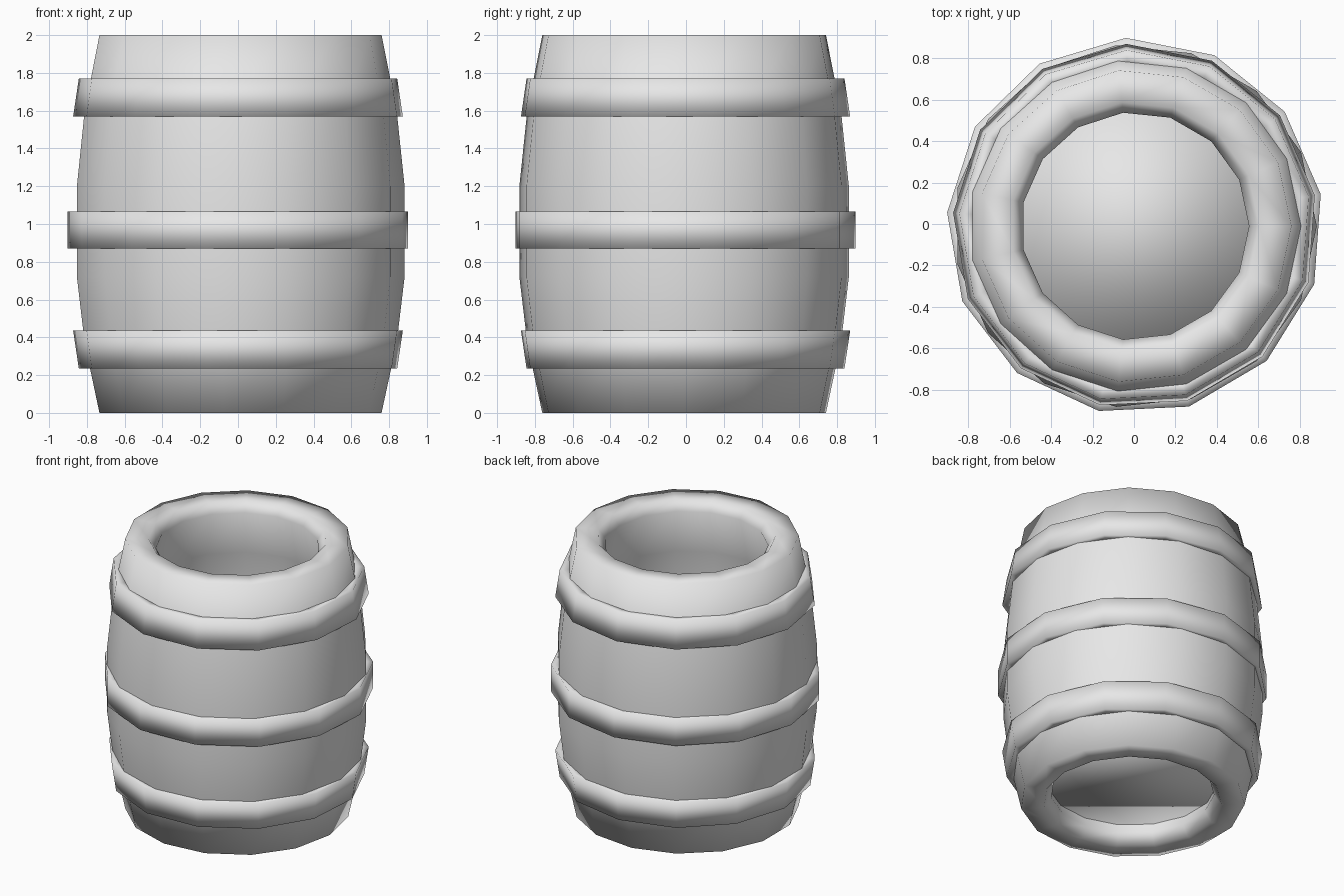
import bpy, bmesh, math

cube = bpy.data.objects.get("Cube")
if cube:
    bpy.data.objects.remove(cube, do_unlink=True)

grey = bpy.data.materials.new("plain grey")
grey.use_nodes = True
grey.diffuse_color = (0.8, 0.8, 0.8, 1)
grey.node_tree.nodes["Principled BSDF"].inputs["Base Color"].default_value = (0.8, 0.8, 0.8, 1)


def lathe(name, profile, sides, phase=0.0, centre=(0.005, -0.01, 0), capped=False):
    """Revolve (radius, z) points; the profile closes on itself or gets end caps."""
    bm = bmesh.new()
    rings = []
    for r, z in profile:
        angles = [phase + math.tau * i / sides for i in range(sides)]
        rings.append([bm.verts.new((r * math.cos(a), r * math.sin(a), z)) for a in angles])
    pairs = list(zip(rings, rings[1:]))
    if capped:
        bm.faces.new(rings[0])
        bm.faces.new(rings[-1])
    else:
        pairs.append((rings[-1], rings[0]))
    for low, high in pairs:
        for i in range(sides):
            j = (i + 1) % sides
            bm.faces.new((low[i], low[j], high[j], high[i]))
    bmesh.ops.recalc_face_normals(bm, faces=bm.faces)
    mesh = bpy.data.meshes.new(name)
    bm.to_mesh(mesh)
    bm.free()
    mesh.materials.append(grey)
    mesh.shade_smooth()
    obj = bpy.data.objects.new(name, mesh)
    obj.location = centre
    bpy.context.collection.objects.link(obj)


# Thick bulging wall, open at both ends, with a bevelled inner lip
outer = [(0.755, 0), (0.835, 0.37), (0.877, 0.72), (0.877, 1.2), (0.835, 1.6), (0.755, 2)]
inner = [(0.6, 2), (0.55, 1.93), (0.63, 1.6), (0.67, 1.2),
         (0.67, 0.72), (0.63, 0.37), (0.55, 0.07), (0.6, 0)]
lathe("barrel_wall", outer + inner, 15)

# Bottom board set just inside the wall
lathe("bottom_board", [(0.62, 0.14), (0.62, 0.25)], 15, capped=True)

# Three hoops: name, bottom z, top z, bottom radius, top radius
PHASE = math.radians(9.7)
THICK = 0.075
for name, z0, z1, r0, r1 in (
    ("bottom_hoop", 0.235, 0.435, 0.85, 0.88),
    ("middle_hoop", 0.87, 1.065, 0.909, 0.909),
    ("top_hoop", 1.57, 1.77, 0.88, 0.85),
):
    lathe(name, [(r0, z0), (r1, z1), (r1 - THICK, z1), (r0 - THICK, z0)], 13, PHASE)
